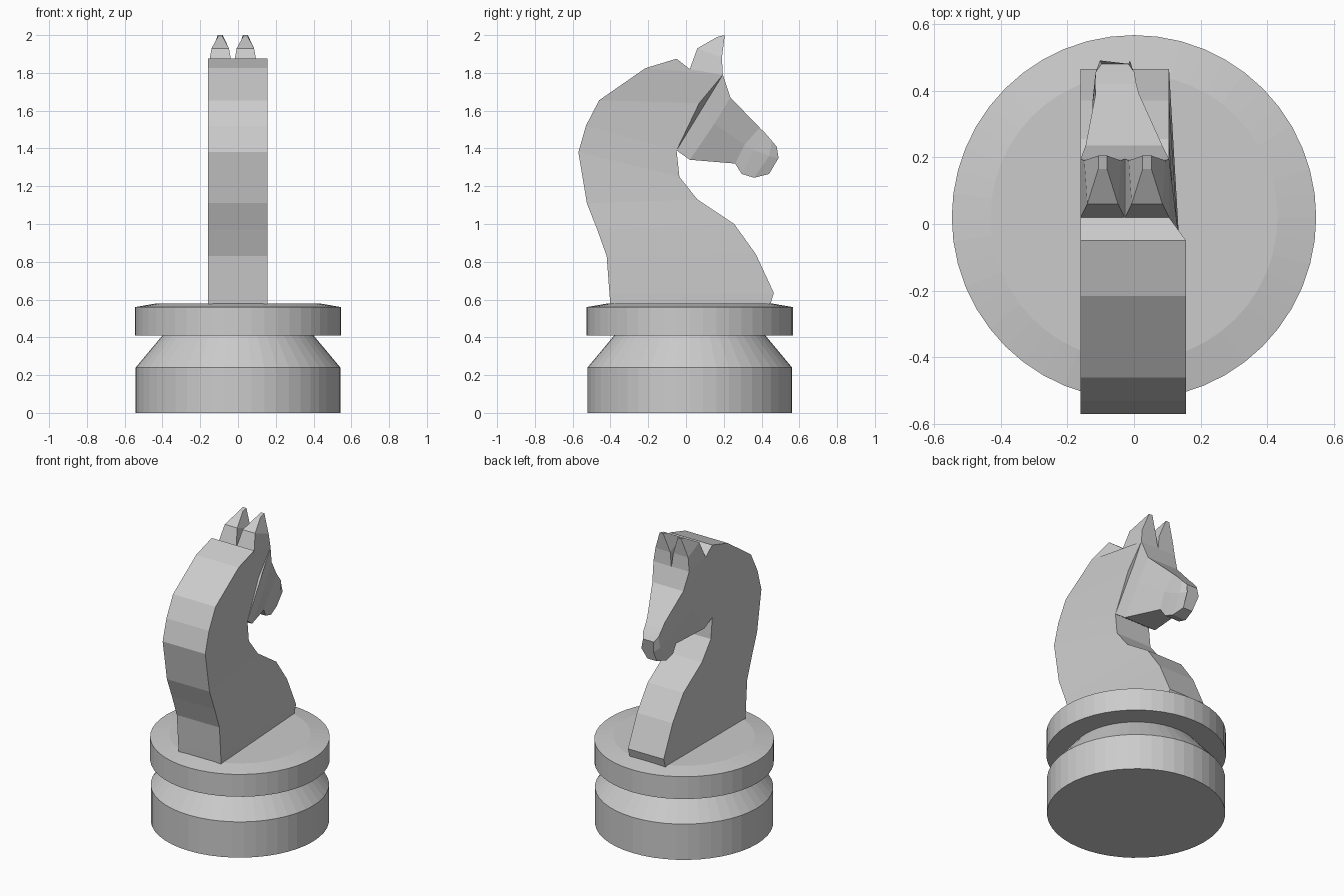
import bpy, bmesh, math

cube = bpy.data.objects.get("Cube")
if cube:
    bpy.data.objects.remove(cube, do_unlink=True)

grey = bpy.data.materials.new("plain grey")
grey.use_nodes = True
colour = (0.6, 0.6, 0.6, 1)
grey.diffuse_color = colour
grey.node_tree.nodes["Principled BSDF"].inputs["Base Color"].default_value = colour


def loft(name, rings):
    """Skin a row of equal-length point loops and cap both ends."""
    bm = bmesh.new()
    loops = [[bm.verts.new(p) for p in ring] for ring in rings]
    n = len(loops[0])
    for a, b in zip(loops, loops[1:]):
        for i in range(n):
            j = (i + 1) % n
            bm.faces.new((a[i], a[j], b[j], b[i]))
    bm.faces.new(loops[0])
    bm.faces.new(loops[-1])
    bmesh.ops.recalc_face_normals(bm, faces=bm.faces)
    mesh = bpy.data.meshes.new(name)
    bm.to_mesh(mesh)
    bm.free()
    mesh.materials.append(grey)
    obj = bpy.data.objects.new(name, mesh)
    bpy.context.collection.objects.link(obj)
    return obj


# Turned base: foot, tapered waist and bevelled collar
def circle(r, z, sides=48):
    angles = [2 * math.pi * i / sides for i in range(sides)]
    return [(r * math.cos(a), 0.02 + r * math.sin(a), z) for a in angles]


base_profile = [(0.542, 0), (0.542, 0.24), (0.4, 0.41),
                (0.546, 0.41), (0.546, 0.56), (0.43, 0.58)]
loft("base", [circle(r, z) for r, z in base_profile])

# Neck: bands joining the mane side (y, z) to the chest side (y, z)
LEFT, RIGHT_BACK, RIGHT_FRONT = -0.16, 0.156, 0.105
neck_bands = [
    ((-0.40, 0.57), (0.445, 0.57)),
    ((-0.405, 0.63), (0.465, 0.635)),
    ((-0.42, 0.83), (0.37, 0.84)),
    ((-0.47, 0.97), (0.255, 1.0)),
    ((-0.525, 1.11), (0.06, 1.13)),
    ((-0.57, 1.38), (-0.035, 1.25)),
    ((-0.53, 1.52), (-0.05, 1.39)),
    ((-0.46, 1.655), (0.07, 1.64)),
    ((-0.215, 1.825), (0.195, 1.79)),
    ((-0.05, 1.875), (0.02, 1.82)),
]
loft("neck", [[(LEFT, *b), (RIGHT_BACK, *b), (RIGHT_FRONT, *f), (LEFT, *f)]
              for b, f in neck_bands])


# Head: centre x, then top, cheek and jaw as (half width, y, z)
def head_ring(cx, *points):
    return ([(cx - w, y, z) for w, y, z in points]
            + [(cx + w, y, z) for w, y, z in reversed(points)])


loft("head", [
    head_ring(-0.0275, (0.1325, 0.195, 1.79), (0.1325, 0.07, 1.64), (0.1325, -0.05, 1.39)),
    head_ring(-0.03, (0.115, 0.235, 1.67), (0.122, 0.15, 1.53), (0.12, 0.02, 1.34)),
    head_ring(-0.05, (0.065, 0.39, 1.51), (0.07, 0.31, 1.42), (0.06, 0.26, 1.32)),
    head_ring(-0.055, (0.062, 0.42, 1.48), (0.07, 0.36, 1.39), (0.055, 0.295, 1.265)),
    head_ring(-0.057, (0.058, 0.455, 1.44), (0.06, 0.44, 1.36), (0.05, 0.36, 1.245)),
    head_ring(-0.057, (0.04, 0.48, 1.41), (0.045, 0.49, 1.35), (0.035, 0.44, 1.265)),
])

# Pair of pointed ears
for name, cx in (("ear_right", -0.094), ("ear_left", 0.039)):
    loft(name, [
        [(cx - rw, ry, rz), (cx + rw, ry, rz), (cx + fw, fy, fz), (cx - fw, fy, fz)]
        for rw, ry, rz, fw, fy, fz in (
            (0.066, 0.02, 1.82, 0.066, 0.195, 1.79),
            (0.046, 0.06, 1.93, 0.055, 0.19, 1.88),
            (0.013, 0.165, 1.99, 0.013, 0.205, 2.0))])
